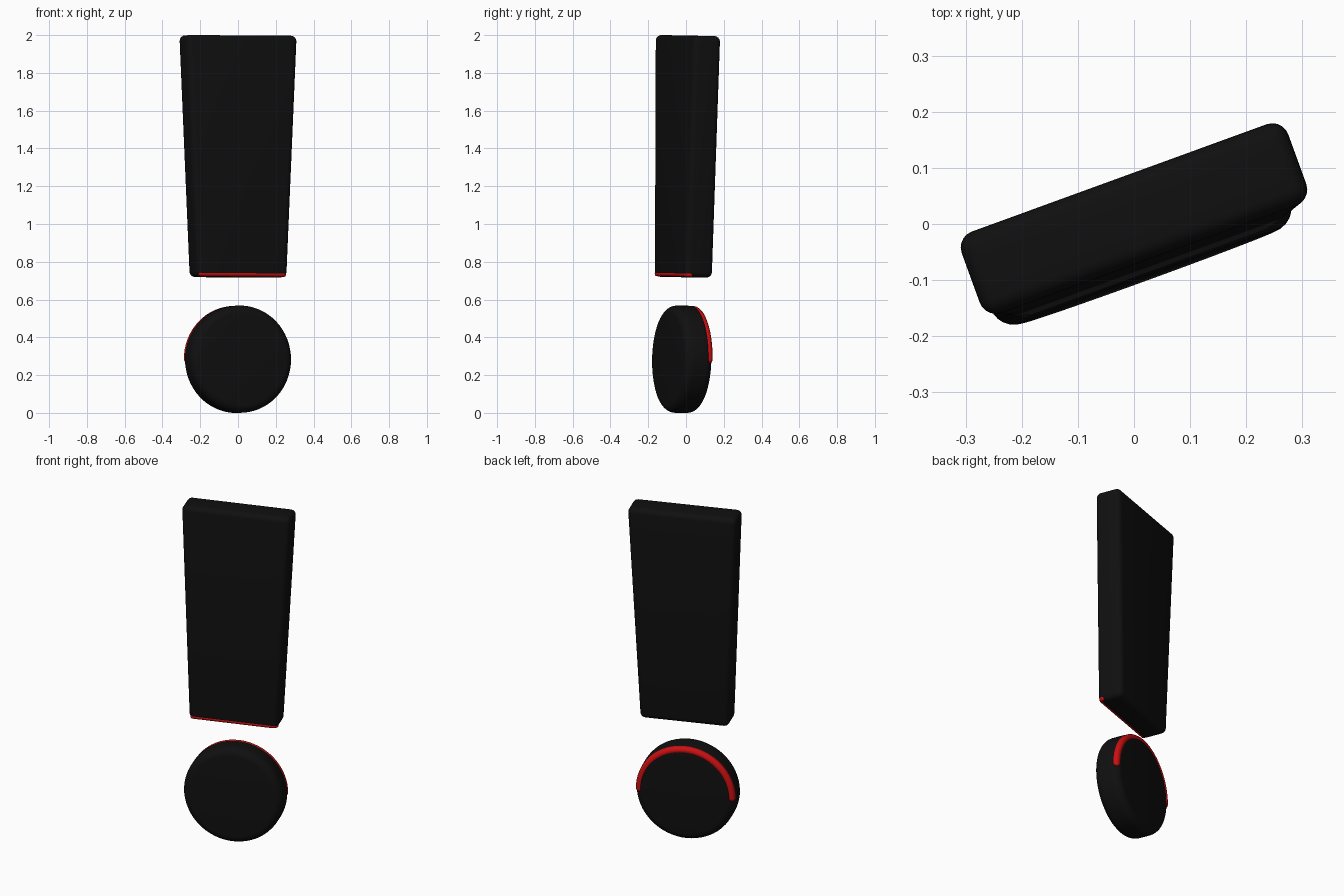
import bpy, bmesh, math
from mathutils import Matrix, Vector

if "Cube" in bpy.data.objects:
    bpy.data.objects.remove(bpy.data.objects["Cube"])

# whole mark is turned 20 degrees and leans back slightly
FRAME = (Matrix.Translation((0, -0.028, 0)) @ Matrix.Rotation(-0.0192, 4, 'X')
         @ Matrix.Rotation(math.radians(20), 4, 'Z'))
HALF = 0.077                      # half thickness of bar and dot
R, ZC = 0.284, 0.284              # dot radius and centre height
Z0, Z1 = 0.718, 1.998             # bar bottom and top


def material(name, rgb):
    m = bpy.data.materials.new(name)
    m.diffuse_color = (*rgb, 1)
    m.use_nodes = True
    m.node_tree.nodes["Principled BSDF"].inputs["Base Color"].default_value = m.diffuse_color
    return m


black = material("black", (0.005, 0.005, 0.005))
red = material("red", (0.6, 0.005, 0.006))


def add(name, bm, mat):
    bmesh.ops.recalc_face_normals(bm, faces=bm.faces[:])
    me = bpy.data.meshes.new(name)
    bm.to_mesh(me)
    bm.free()
    me.materials.append(mat)
    ob = bpy.data.objects.new(name, me)
    bpy.context.collection.objects.link(ob)
    ob.matrix_world = FRAME
    for p in me.polygons:
        p.use_smooth = True
    return ob


def tube(name, pts, rad, sides=12):
    """Round-ended tube along a path of points."""
    pts = [Vector(p) for p in pts]
    bm = bmesh.new()
    rings = []
    for i, p in enumerate(pts):
        t = (pts[min(i + 1, len(pts) - 1)] - pts[max(i - 1, 0)]).normalized()
        u = t.orthogonal().normalized() if i == 0 else (u - t * u.dot(t)).normalized()
        v = t.cross(u)
        rings.append([bm.verts.new(p + rad * (math.cos(a) * u + math.sin(a) * v))
                      for a in (2 * math.pi * k / sides for k in range(sides))])
    for a, b in zip(rings, rings[1:]):
        for k in range(sides):
            n = (k + 1) % sides
            bm.faces.new((a[k], a[n], b[n], b[k]))
    for p in (pts[0], pts[-1]):
        bmesh.ops.create_uvsphere(bm, u_segments=12, v_segments=8, radius=rad,
                                  matrix=Matrix.Translation(p))
    return add(name, bm, red)


# tapered bar with rounded edges
bm = bmesh.new()
bmesh.ops.create_cube(bm, size=2)
for v in bm.verts:
    w, z = (0.311, Z1) if v.co.z > 0 else (0.253, Z0)
    v.co = (v.co.x * w, v.co.y * HALF, z)
bmesh.ops.bevel(bm, geom=bm.edges[:], offset=0.03, segments=5, profile=0.5, affect='EDGES')
add("bar", bm, black)

# round dot with rounded rims
bm = bmesh.new()
bmesh.ops.create_cone(bm, cap_ends=True, segments=64, radius1=R, radius2=R, depth=2 * HALF,
                      matrix=Matrix.Translation((0, 0, ZC)) @ Matrix.Rotation(math.pi / 2, 4, 'X'))
rims = [e for e in bm.edges if abs(e.verts[0].co.y - e.verts[1].co.y) < 1e-4]
bmesh.ops.bevel(bm, geom=rims, offset=0.044, segments=6, profile=0.5, affect='EDGES')
add("dot", bm, black)

# red trim along the lower front edge of the bar, wrapping the right corner
edge = [(-0.232, -0.063, Z0 + 0.016)]
edge += [(0.223 + 0.016 * math.sin(a), -0.047 - 0.016 * math.cos(a), Z0 + 0.016)
         for a in (math.pi / 2 * k / 5 for k in range(6))]
tube("bar_trim", edge, 0.0135)

# red half-circle trim on the upper back rim of the dot
arc = [(0.262 * math.cos(a), 0.0555, ZC + 0.262 * math.sin(a))
       for a in (math.pi * k / 32 for k in range(33))]
tube("dot_trim", arc, 0.0215)
